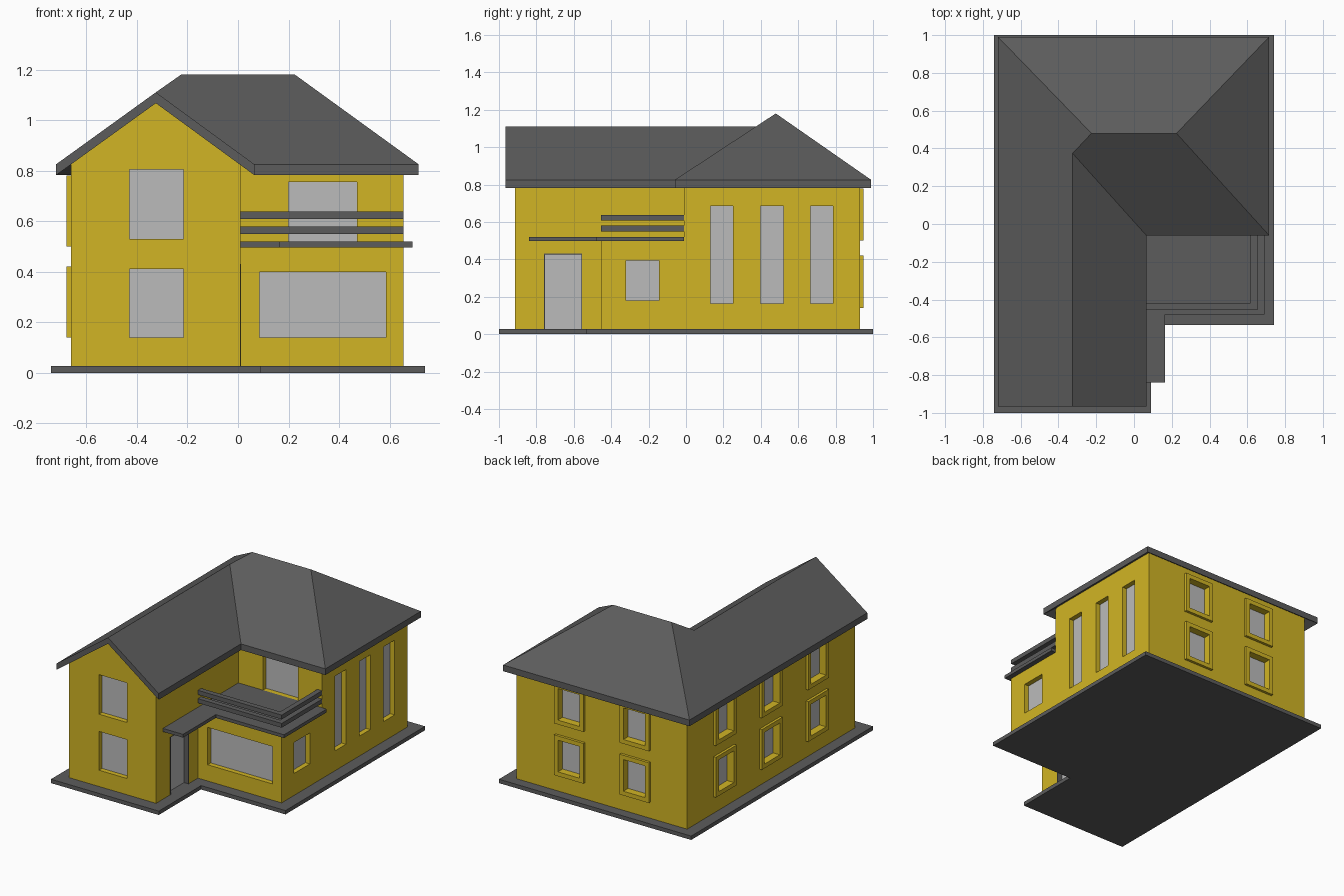
import bpy
import bmesh

cube = bpy.data.objects.get("Cube")
if cube:
    bpy.data.objects.remove(cube, do_unlink=True)


def material(name, rgb):
    mat = bpy.data.materials.new(name)
    mat.use_nodes = True
    mat.diffuse_color = (*rgb, 1)
    mat.node_tree.nodes["Principled BSDF"].inputs["Base Color"].default_value = (*rgb, 1)
    return mat


YELLOW = material("yellow_plaster", (0.64, 0.46, 0.018))
SLATE = material("dark_grey_slate", (0.107, 0.107, 0.107))
GLASS = material("light_grey_glass", (0.5, 0.5, 0.5))


def finish(name, bm, mat):
    bmesh.ops.recalc_face_normals(bm, faces=bm.faces)
    mesh = bpy.data.meshes.new(name)
    bm.to_mesh(mesh)
    bm.free()
    obj = bpy.data.objects.new(name, mesh)
    bpy.context.collection.objects.link(obj)
    if mat:
        mesh.materials.append(mat)
    return obj


def add_sheet(bm, points, faces, offset):
    """Closed solid: a sheet of faces, its shifted copy and the rim between."""
    top = [bm.verts.new(p) for p in points]
    low = [bm.verts.new([a + b for a, b in zip(p, offset)]) for p in points]
    edges = {(f[i - 1], f[i]) for f in faces for i in range(len(f))}
    for f in faces:
        bm.faces.new([top[i] for i in f])
        bm.faces.new([low[i] for i in reversed(f)])
    for a, b in edges:
        if (b, a) not in edges:
            bm.faces.new([top[b], top[a], low[a], low[b]])


def prism(name, outline, z0, z1, mat):
    bm = bmesh.new()
    add_sheet(bm, [(x, y, z0) for x, y in outline], [range(len(outline))], (0, 0, z1 - z0))
    return finish(name, bm, mat)


def rect(x0, x1, y0, y1):
    return [(x0, y0), (x1, y0), (x1, y1), (x0, y1)]


def boxes(name, spans, mat):
    """One object made of boxes, each given as (x0, x1), (y0, y1), (z0, z1)."""
    bm = bmesh.new()
    for xs, ys, zs in spans:
        pts = [(x, y, zs[0]) for x, y in rect(*xs, *ys)]
        add_sheet(bm, pts, [range(4)], (0, 0, zs[1] - zs[0]))
    return finish(name, bm, mat)


# Plinth, walls and gable
WEST, EAST, INNER = -0.66, 0.655, 0.01
FRONT, PORCH, MIDDLE, BACK = -0.915, -0.455, -0.01, 0.93
prism("plinth", [(-0.74, -1), (0.09, -1), (0.09, -0.535), (0.74, -0.535), (0.74, 1), (-0.74, 1)],
      0, 0.027, SLATE)
house = prism("house_walls", [(WEST, FRONT), (INNER, FRONT), (INNER, MIDDLE),
                              (EAST, MIDDLE), (EAST, BACK), (WEST, BACK)], 0.02, 0.83, YELLOW)
annex = prism("annex_walls", rect(0, EAST, PORCH, 0), 0.02, 0.5, YELLOW)
bm = bmesh.new()
add_sheet(bm, [(WEST, FRONT, 0.83), (INNER, FRONT, 0.83), (-0.325, FRONT, 1.075)],
          [range(3)], (0, 0.5, 0))
finish("gable_wall", bm, YELLOW)

# Hipped roof with a gabled wing
EAVE, RIDGE, WING = 0.825, 1.18, 1.11
roof_points = [
    (-0.72, -0.965, EAVE), (-0.325, -0.965, WING), (0.065, -0.965, EAVE),
    (0.065, -0.06, EAVE), (0.715, -0.06, EAVE), (0.715, 0.99, EAVE), (-0.72, 0.99, EAVE),
    (0.225, 0.48, RIDGE), (-0.225, 0.48, RIDGE), (-0.325, 0.374, WING)]
roof_faces = [(0, 1, 9, 8, 6), (1, 2, 3, 9), (3, 4, 7, 8, 9), (4, 5, 7), (5, 6, 8, 7)]
roof_faces = [tuple(reversed(f)) for f in roof_faces]
bm = bmesh.new()
add_sheet(bm, roof_points, roof_faces, (0, 0, -0.043))
finish("roof", bm, SLATE)

# Balcony slab with porch canopy, and its two rails
prism("balcony_slab", [(INNER, -0.84), (0.165, -0.84), (0.165, -0.48), (0.69, -0.48),
                       (0.69, MIDDLE), (INNER, MIDDLE)], 0.497, 0.52, SLATE)
for name, z in (("lower_rail", 0.55), ("upper_rail", 0.608)):
    t = 0.037
    prism(name, [(INNER, PORCH), (EAST, PORCH), (EAST, MIDDLE), (EAST - t, MIDDLE),
                 (EAST - t, PORCH + t), (INNER, PORCH + t)], z, z + 0.03, SLATE)

# Openings: recess cutters, glass plates and raised frames
cutters, panes, frames = [], [], []
DEPTH = 0.04


def opening(axis, side, wall, a, b, z0, z1, framed=False):
    def span(inner, outer, grow=0):
        across = tuple(sorted((wall + side * inner, wall + side * outer)))
        along = (a - grow, b + grow)
        pair = (across, along) if axis == "x" else (along, across)
        return (*pair, (z0 - grow, z1 + grow))
    cutters.append(span(-DEPTH, 0.05))
    panes.append(span(-DEPTH, 0.006 - DEPTH))
    if framed:
        frames.append(span(0, 0.018, 0.03))


for z0, z1 in ((0.14, 0.41), (0.53, 0.805)):
    opening("y", -1, FRONT, -0.43, -0.215, z0, z1)
opening("y", -1, PORCH, 0.085, 0.585, 0.14, 0.4)
opening("y", -1, MIDDLE, 0.2, 0.47, 0.52, 0.755)
opening("x", 1, EAST, -0.32, -0.145, 0.18, 0.395)
for y in (0.13, 0.398, 0.665):
    opening("x", 1, EAST, y, y + 0.122, 0.165, 0.685)
for z in (0.17, 0.53):
    for y in (-0.49, 0.02, 0.525):
        opening("x", -1, WEST, y - 0.083, y + 0.083, z, z + 0.22, True)
    for x in (-0.265, 0.24):
        opening("y", 1, BACK, x - 0.083, x + 0.083, z, z + 0.22, True)
DOOR0, DOOR1, HEAD = -0.76, -0.555, 0.43
opening("x", 1, INNER, DOOR0, DOOR1, 0.027, HEAD)

boxes("glass_panes", panes, GLASS)
frame_obj = boxes("window_frames", frames, YELLOW)
cutter = boxes("opening_cutter", cutters, None)
cutter.hide_render = True
for obj in (house, annex, frame_obj):
    mod = obj.modifiers.new("openings", "BOOLEAN")
    mod.operation, mod.solver, mod.object = "DIFFERENCE", "EXACT", cutter
    bpy.context.view_layer.update()
    graph = bpy.context.evaluated_depsgraph_get()
    cut = bpy.data.meshes.new_from_object(obj.evaluated_get(graph))
    obj.modifiers.clear()
    obj.data = cut
    cut.materials.clear()
    cut.materials.append(YELLOW)
    for poly in cut.polygons:
        poly.material_index = 0
bpy.data.objects.remove(cutter, do_unlink=True)

# Dark lining of the entrance door
reach, t = (INNER - DEPTH, INNER + 0.001), 0.005
boxes("door_lining", [(reach, (DOOR0, DOOR0 + t), (0.027, HEAD)),
                      (reach, (DOOR1 - t, DOOR1), (0.027, HEAD)),
                      (reach, (DOOR0, DOOR1), (HEAD - t, HEAD))], SLATE)
